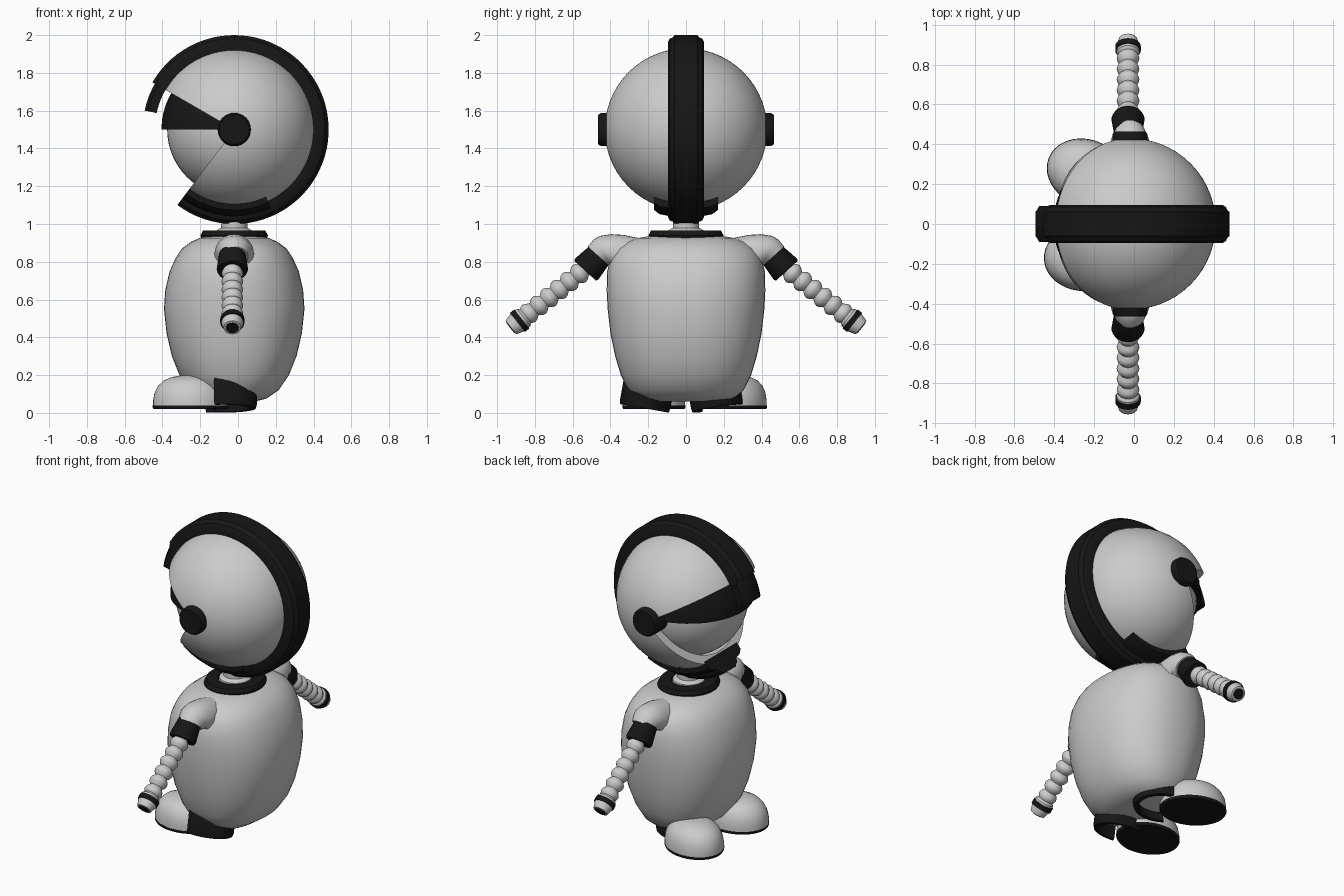
import bpy, bmesh
from math import sin, cos, pi, radians, copysign
from mathutils import Matrix, Vector

if "Cube" in bpy.data.objects:
    bpy.data.objects.remove(bpy.data.objects["Cube"])

black = bpy.data.materials.new("black")
black.diffuse_color = (0.008, 0.008, 0.008, 1)
black.use_nodes = True
black.node_tree.nodes["Principled BSDF"].inputs["Base Color"].default_value = black.diffuse_color


def skin(name, rings, mat=None, loop=False):
    """Surface through closed rings of points, capped unless looped."""
    bm = bmesh.new()
    rows = [[bm.verts.new(p) for p in ring] for ring in rings]
    n = len(rows[0])
    pairs = list(zip(rows, rows[1:])) + ([(rows[-1], rows[0])] if loop else [])
    for a, b in pairs:
        for i in range(n):
            j = (i + 1) % n
            bm.faces.new((a[i], a[j], b[j], b[i]))
    if not loop:
        bm.faces.new(rows[0])
        bm.faces.new(rows[-1])
    bmesh.ops.remove_doubles(bm, verts=bm.verts, dist=1e-5)
    bmesh.ops.recalc_face_normals(bm, faces=bm.faces)
    me = bpy.data.meshes.new(name)
    bm.to_mesh(me)
    bm.free()
    if mat:
        me.materials.append(mat)
    ob = bpy.data.objects.new(name, me)
    bpy.context.collection.objects.link(ob)
    return ob


def lathe(name, profile, m, mat=None, a0=0, a1=360, n=32):
    """Revolve a (radius, height) profile about local z, then place by m."""
    full = a1 - a0 == 360
    rings = []
    for k in range(n if full else n + 1):
        a = radians(a0 + (a1 - a0) * k / n)
        rings.append([m @ Vector((r * cos(a), r * sin(a), h)) for r, h in profile])
    return skin(name, rings, mat, full)


def arc(r, n=28):
    return [(r * sin(pi * i / n), -r * cos(pi * i / n)) for i in range(n + 1)]


def scale(x, y, z):
    return Matrix.Diagonal((x, y, z, 1))


# Head: revolved about the side-to-side axis, so the face opening is a wedge
CX = -0.02
head = Matrix(((1, 0, 0, CX), (0, 0, 1, 0), (0, 1, 0, 1.5), (0, 0, 0, 1)))
lathe("head_shell", arc(0.43) + arc(0.372)[::-1], head, None, -127, 150, 56)
lathe("inner_head", arc(0.355), head, None, 0, 360, 56)
lathe("visor", arc(0.385), head, black, 147, 180, 8)
band = [(0.415, -0.095), (0.465, -0.095), (0.482, -0.085), (0.488, -0.07), (0.5, -0.06),
        (0.5, 0.06), (0.488, 0.07), (0.482, 0.085), (0.465, 0.095), (0.415, 0.095)]
lathe("head_band", band, head, black, -127, 150, 60)
tip = [(0.42, -0.09), (0.465, -0.09), (0.485, -0.06), (0.485, 0.06), (0.465, 0.09), (0.42, 0.09)]
lathe("head_band_tip", tip, head, black, 149, 168, 6)
chin = [(0.38, -0.17), (0.425, -0.17), (0.448, -0.14), (0.46, -0.08),
        (0.46, 0.08), (0.448, 0.14), (0.425, 0.17), (0.38, 0.17)]
lathe("chin_guard", chin, head, black, -127, -65, 16)
for s in (1, -1):
    ear = [(0, 0.3), (0.088, 0.3), (0.088, 0.45), (0.078, 0.465), (0, 0.465)]
    lathe("ear_disc", [(r, s * h) for r, h in ear], head, black)

# Neck and collar
base = Matrix.Translation((CX, 0, 0))
lathe("neck", [(0, 0.9), (0.1, 0.9), (0.095, 0.965), (0.07, 0.98), (0.07, 1.06), (0, 1.06)], base)
lathe("collar", [(0.09, 0.92), (0.175, 0.92), (0.178, 0.94), (0.165, 0.965), (0.1, 0.965)],
      base @ scale(1, 1.12, 1), black, n=40)

# Body: stacked rounded cross-sections (z, half depth, half width)
sections = [(0.06, 0.11, 0.19), (0.075, 0.17, 0.25), (0.12, 0.235, 0.305), (0.2, 0.29, 0.345),
            (0.3, 0.33, 0.375), (0.42, 0.358, 0.4), (0.55, 0.372, 0.415), (0.65, 0.365, 0.42),
            (0.75, 0.342, 0.417), (0.82, 0.31, 0.4), (0.87, 0.277, 0.365), (0.905, 0.23, 0.315),
            (0.925, 0.185, 0.26), (0.935, 0.14, 0.2)]


def rounded(c, e=2 / 2.25):
    return copysign(abs(c) ** e, c)


skin("body", [[(CX + a * rounded(cos(t)), b * rounded(sin(t)), z)
               for t in (2 * pi * i / 48 for i in range(48))] for z, a, b in sections])

# Arms: shoulder sleeve, flared cuff, bellows, wrist ring and hand
for s in (1, -1):
    path = [(0.22, 0.82, 0, 0.1), (0.33, 0.838, 0, 0.104), (0.38, 0.843, 8, 0.104),
            (0.42, 0.848, 22, 0.096), (0.44, 0.847, 36, 0.086), (0.465, 0.83, 48, 0.074)]
    rings = []
    for y, z, tilt, r in path:
        t = radians(tilt)
        rings.append([(CX + r * cos(a), s * (y + r * sin(a) * sin(t)), z + r * sin(a) * cos(t))
                      for a in (2 * pi * i / 28 for i in range(28))])
    skin("shoulder", rings)

    def along(y, z, deg):
        d = Vector((0, s * cos(radians(deg)), -sin(radians(deg))))
        return Matrix.Translation((-0.03, s * y, z)) @ d.to_track_quat('Z', 'Y').to_matrix().to_4x4()

    lathe("cuff", [(0, 0), (0.07, 0), (0.083, 0.105), (0.078, 0.118), (0.055, 0.118), (0, 0.1)],
          along(0.455, 0.84, 48), black)
    arm = along(0.53, 0.765, 38.3)
    pitch = 0.068
    folds = [(0, -0.03), (0.04, -0.03)]
    for i in range(6):
        h = 0.01 + i * pitch
        folds += [(0.038, h), (0.052, h + 0.018), (0.057, h + 0.034), (0.052, h + 0.05)]
    lathe("arm_bellows", folds + [(0.038, 0.418), (0, 0.418)], arm, n=24)
    lathe("hand", [(0, 0.405), (0.045, 0.405), (0.058, 0.42), (0.058, 0.465), (0.046, 0.505),
                   (0.034, 0.507), (0, 0.507)], arm, n=24)
    lathe("wrist_ring", [(0.04, 0.432), (0.064, 0.432), (0.064, 0.462), (0.04, 0.462)], arm, black, n=24)
    lathe("hand_end", [(0, 0.49), (0.034, 0.49), (0.034, 0.51), (0, 0.51)], arm, black, n=24)

# Feet: domed shoe, flat sole and a heel guard, one foot turned outward
dome = [(0, 0), (1, 0), (1, 0.2), (0.96, 0.45), (0.87, 0.66), (0.72, 0.83), (0.5, 0.94),
        (0.25, 0.99), (0, 1)]
guard = [(0.8, 0.01), (0.82, 0), (0.97, 0), (1, 0.02), (1, 0.12), (0.95, 0.155), (0.86, 0.17), (0.8, 0.165)]
for s, foot_at, heel_at, turn in ((-1, (-0.25, -0.17), (-0.08, -0.22), 0),
                                  (1, (-0.24, 0.257), (-0.08, 0.17), -22)):
    spin = Matrix.Rotation(radians(turn), 4, 'Z')
    foot = Matrix.Translation((*foot_at, 0.03)) @ spin
    lathe("foot", dome, foot @ scale(0.2, 0.165, 0.17), n=40)
    lathe("sole", [(0, -0.01), (0.98, -0.01), (1.01, 0), (1.01, 0.008), (0, 0.008)],
          foot @ scale(0.2, 0.165, 1), black, n=40)
    heel = Matrix.Translation((*heel_at, 0.024)) @ spin @ Matrix.Rotation(radians(10 * s), 4, 'X')
    lathe("heel_guard", guard, heel @ scale(0.18, 0.135, 1), black, -105, 105, 28)

# Smooth shading with crisp edges
bpy.ops.object.select_all(action='SELECT')
bpy.context.view_layer.objects.active = bpy.context.selected_objects[0]
bpy.ops.object.shade_smooth_by_angle(angle=radians(35))
